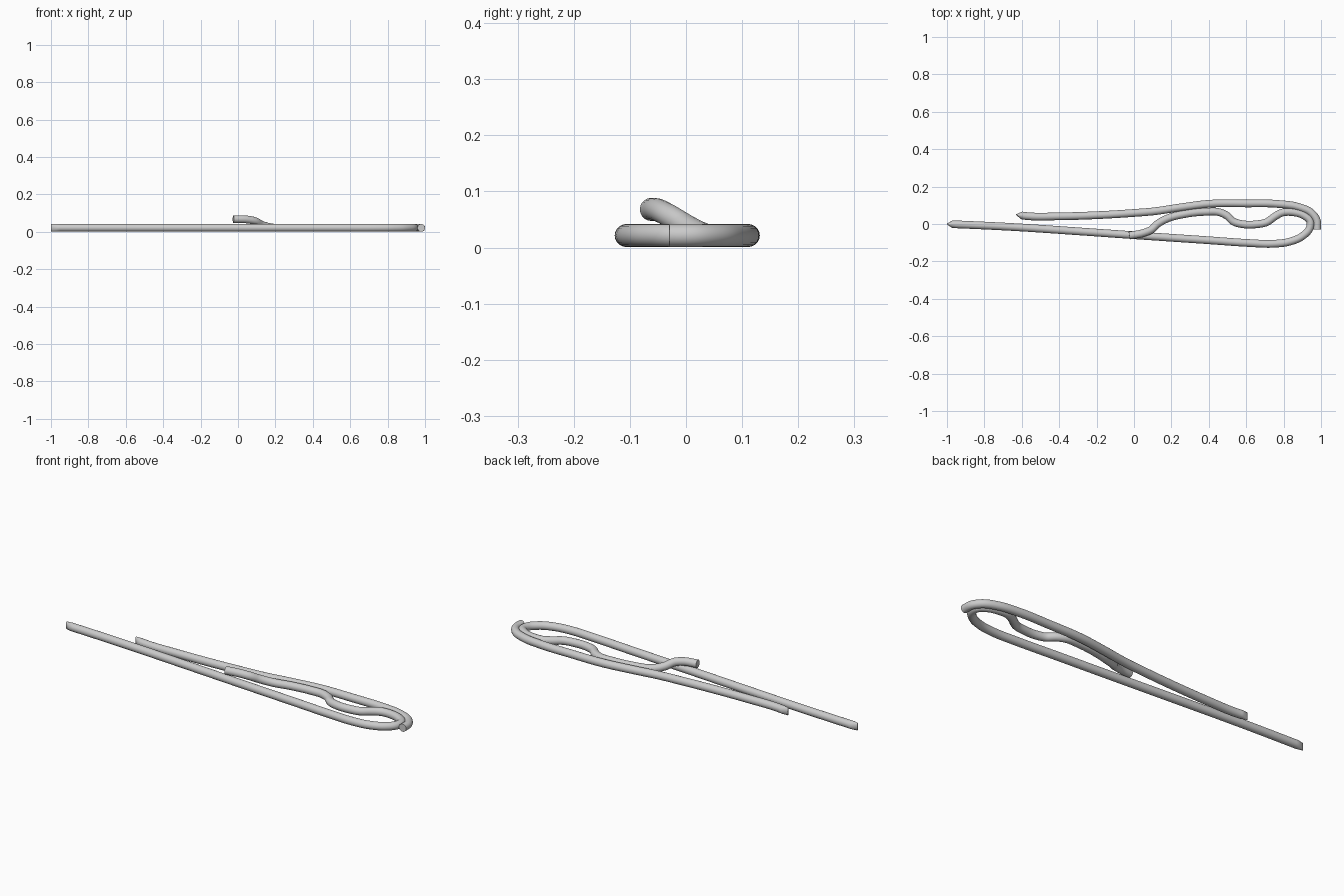
import bpy, bmesh, math
from mathutils import Vector

if "Cube" in bpy.data.objects:
    bpy.data.objects.remove(bpy.data.objects["Cube"])

R, SIDES, Z = 0.0205, 20, 0.0215


def spline(pts, steps=6):
    """Smooth path through the points (centripetal-style Hermite)."""
    p = [Vector((*q, Z)) if len(q) == 2 else Vector(q) for q in pts]
    tan = []
    for i in range(len(p)):
        if i in (0, len(p) - 1):
            j = max(i - 1, 0)
            tan.append((p[j + 1] - p[j]).normalized())
        else:
            a, b = p[i] - p[i - 1], p[i + 1] - p[i]
            tan.append((a / a.length_squared + b / b.length_squared).normalized())
    out = []
    for i in range(len(p) - 1):
        d = (p[i + 1] - p[i]).length
        for k in range(steps):
            t = k / steps
            out.append(p[i] * (2*t**3 - 3*t*t + 1) + tan[i] * d * (t**3 - 2*t*t + t)
                       + p[i + 1] * (3*t*t - 2*t**3) + tan[i + 1] * d * (t**3 - t*t))
    return out + [p[-1]]


def wire(name, pts, wedge_start=False, wedge_end=False):
    """Round wire along a path; wedge ends are pinched to a vertical edge."""
    path = spline(pts)
    n = len(path)
    widths = [1.0] * n

    def pinch(path, widths):
        tip, d = path[0], (path[1] - path[0]).normalized()
        keep = [i for i, q in enumerate(path) if (q - tip).length > 0.04]
        return ([tip, tip + d * 0.03] + [path[i] for i in keep],
                [0.12, 1.0] + [widths[i] for i in keep])

    if wedge_start:
        path, widths = pinch(path, widths)
    if wedge_end:
        path, widths = pinch(path[::-1], widths[::-1])
    n = len(path)
    bm = bmesh.new()
    rings = []
    for i, c in enumerate(path):
        t = (path[min(i + 1, n - 1)] - path[max(i - 1, 0)]).normalized()
        side = Vector((-t.y, t.x, 0)).normalized()
        up = t.cross(side)
        ring = []
        for k in range(SIDES):
            a = 2 * math.pi * k / SIDES
            ring.append(bm.verts.new(c + side * math.cos(a) * R * widths[i] + up * math.sin(a) * R))
        rings.append(ring)
    for a, b in zip(rings, rings[1:]):
        for k in range(SIDES):
            m = (k + 1) % SIDES
            bm.faces.new((a[k], a[m], b[m], b[k]))
    bm.faces.new(rings[0][::-1])
    bm.faces.new(rings[-1])
    bmesh.ops.recalc_face_normals(bm, faces=bm.faces)
    me = bpy.data.meshes.new(name)
    bm.to_mesh(me)
    bm.free()
    ob = bpy.data.objects.new(name, me)
    bpy.context.collection.objects.link(ob)
    bpy.ops.object.select_all(action='DESELECT')
    ob.select_set(True)
    bpy.context.view_layer.objects.active = ob
    bpy.ops.object.shade_smooth_by_angle(angle=math.radians(35))


# Outer arm with hooked end
wire("outer_arm", [
    (-0.63, 0.05), (-0.57, 0.042), (-0.4, 0.041), (-0.2, 0.047), (0.0, 0.059),
    (0.1, 0.067), (0.25, 0.089), (0.4, 0.108), (0.6, 0.11), (0.77, 0.107),
    (0.88, 0.091), (0.95, 0.058), (0.977, 0.02), (0.98, -0.03)], wedge_start=True)

# Long needle, round loop, wavy spring and raised catch in one wire
wire("needle_and_spring", [
    (-1.0, 0.0), (-0.9, -0.004), (-0.65, -0.016), (-0.3, -0.039), (0.0, -0.06),
    (0.4, -0.087), (0.62, -0.102), (0.74, -0.106), (0.83, -0.095), (0.9, -0.065),
    (0.94, -0.02), (0.942, 0.015), (0.91, 0.045), (0.85, 0.063), (0.79, 0.06),
    (0.75, 0.038), (0.71, 0.01), (0.65, -0.002), (0.58, -0.001), (0.53, 0.014),
    (0.5, 0.042), (0.46, 0.062), (0.38, 0.065), (0.27, 0.053), (0.18, 0.03, 0.024),
    (0.125, 0.0, 0.039), (0.09, -0.032, 0.058), (0.05, -0.048, 0.066),
    (-0.025, -0.062, 0.068)], wedge_start=True)
